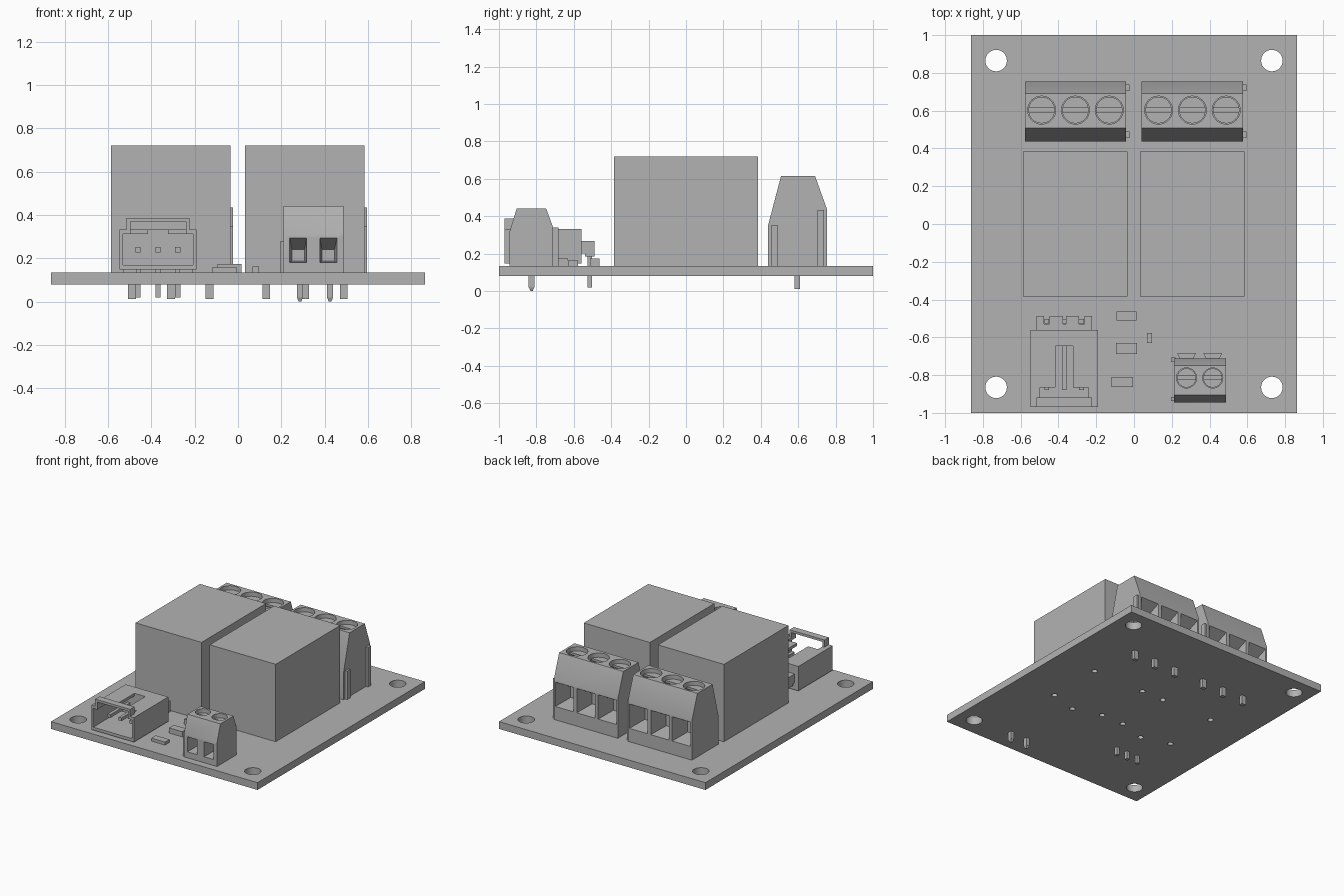
import bpy, bmesh, math

if "Cube" in bpy.data.objects:
    bpy.data.objects.remove(bpy.data.objects["Cube"], do_unlink=True)

GREY = (0.45, 0.45, 0.45, 1)
grey = bpy.data.materials.new("plain grey")
grey.use_nodes = True
grey.diffuse_color = GREY
grey.node_tree.nodes["Principled BSDF"].inputs["Base Color"].default_value = GREY


def finish(name, bm):
    bmesh.ops.recalc_face_normals(bm, faces=bm.faces)
    mesh = bpy.data.meshes.new(name)
    bm.to_mesh(mesh)
    bm.free()
    mesh.materials.append(grey)
    ob = bpy.data.objects.new(name, mesh)
    bpy.context.collection.objects.link(ob)
    return ob


def loft(name, loop_a, loop_b):
    """Closed solid between two matching loops of points."""
    bm = bmesh.new()
    a = [bm.verts.new(p) for p in loop_a]
    b = [bm.verts.new(p) for p in loop_b]
    n = len(a)
    bm.faces.new(a)
    bm.faces.new(b)
    for i in range(n):
        j = (i + 1) % n
        bm.faces.new((a[i], a[j], b[j], b[i]))
    return finish(name, bm)


def box(name, x, y, z):
    def ring(h):
        return [(x[0], y[0], h), (x[1], y[0], h), (x[1], y[1], h), (x[0], y[1], h)]
    return loft(name, ring(z[0]), ring(z[1]))


def cylinder(name, x, y, r, z0, z1, sides=32):
    def ring(h):
        return [(x + r * math.cos(2 * math.pi * i / sides),
                 y + r * math.sin(2 * math.pi * i / sides), h) for i in range(sides)]
    ob = loft(name, ring(z0), ring(z1))
    smooth(ob)
    return ob


def smooth(ob):
    bpy.ops.object.select_all(action="DESELECT")
    ob.select_set(True)
    bpy.context.view_layer.objects.active = ob
    bpy.ops.object.shade_smooth_by_angle(angle=math.radians(30))


def cut(ob, cutters):
    """Subtract the cutters one by one and throw them away."""
    bpy.context.view_layer.objects.active = ob
    for c in cutters:
        mod = ob.modifiers.new("cut", "BOOLEAN")
        mod.operation, mod.solver, mod.object = "DIFFERENCE", "EXACT", c
        bpy.ops.object.modifier_apply(modifier=mod.name)
        bpy.data.objects.remove(c, do_unlink=True)


def window(x, w, y0, y1, outer, inner):
    """Tapered wire entry, wide at y0 and narrow at y1."""
    def ring(y, half, z):
        return [(x - half, y, z[0]), (x + half, y, z[0]), (x + half, y, z[1]), (x - half, y, z[1])]
    return loft("window_cutter", ring(y0, w, outer), ring(y1, w * 0.72, inner))


def terminal(name, x0, x1, profile, ways, screw_y, r, entry):
    """Screw terminal: extruded profile, screws on top, wire entries on one side."""
    top = max(z for y, z in profile)
    body = loft(name + "_body", [(x0, y, z) for y, z in profile], [(x1, y, z) for y, z in profile])
    cutters = []
    for x in ways:
        cutters.append(cylinder("hole_cutter", x, screw_y, r, top - 0.06, top + 0.05))
        cutters.append(window(x, *entry))
    cut(body, cutters)
    smooth(body)
    for x in ways:
        screw = cylinder(name + "_screw", x, screw_y, r * 0.95, top - 0.08, top - 0.03)
        cut(screw, [box("slot_cutter", (x - 1.2 * r, x + 1.2 * r),
                        (screw_y - r * 0.18, screw_y + r * 0.18), (top - 0.05, top))])


BOARD = (0.08, 0.135)
BASE = BOARD[1]

# Circuit board with mounting holes and relay pin holes
board = box("circuit_board", (-0.863, 0.863), (-1, 1), BOARD)
holes = [cylinder("hole_cutter", sx * 0.73, sy * 0.865, 0.057, 0, 0.2)
         for sx in (-1, 1) for sy in (-1, 1)]
for cx in (-0.311, 0.31):
    for dx, y in ((-0.217, 0.2), (0.217, 0.2), (-0.217, -0.235), (0.217, -0.235), (0, -0.3)):
        holes.append(cylinder("hole_cutter", cx + dx, y, 0.02, 0, 0.2, 16))
cut(board, holes)
smooth(board)

# Relays
for side, cx in (("right", -0.311), ("left", 0.309)):
    box(side + "_relay", (cx - 0.276, cx + 0.276), (-0.385, 0.385), (BASE, 0.72))

# Three-way terminals along the back edge
back_profile = [(0.438, BASE), (0.438, 0.348), (0.508, 0.615), (0.69, 0.615),
                (0.755, 0.434), (0.755, BASE)]
for side, cx in (("right", -0.31), ("left", 0.309)):
    name = side + "_relay_terminal"
    ways = [cx + i * 0.179 for i in (-1, 0, 1)]
    terminal(name, cx - 0.268, cx + 0.268, back_profile, ways, 0.603, 0.074,
             (0.077, 0.765, 0.6, (0.235, 0.425), (0.25, 0.33)))
    for y, top in ((0.455, 0.35), (0.703, 0.434)):
        box(name + "_rib", (cx + 0.26, cx + 0.286), (y, y + 0.036), (BASE, top))
    for x in ways:
        box(name + "_pin", (x - 0.018, x + 0.018), (0.581, 0.609), (0.012, BASE))

# Two-way power terminal at the front
front_profile = [(-0.945, BASE), (-0.945, 0.312), (-0.905, 0.442), (-0.748, 0.442),
                 (-0.712, 0.345), (-0.712, BASE)]
ways = (0.278, 0.417)
terminal("power_terminal", 0.211, 0.486, front_profile, ways, -0.815, 0.053,
         (0.04, -0.955, -0.83, (0.18, 0.298), (0.187, 0.24)))
for y in (-0.937, -0.73):
    box("power_terminal_rib", (0.196, 0.22), (y, y + 0.022), (BASE, 0.28))
for x in ways:
    def wedge(z):
        return [(x - 0.035, -0.715, z), (x + 0.035, -0.715, z),
                (x + 0.05, -0.682, z), (x - 0.05, -0.682, z)]
    loft("power_terminal_key", wedge(BASE), wedge(0.34))
    px = x + 0.008
    box("power_terminal_pin", (px - 0.014, px + 0.014), (-0.842, -0.81), (0.02, BASE))

    def tip(w, z):
        return [(px - w, -0.826 - w, z), (px + w, -0.826 - w, z),
                (px + w, -0.826 + w, z), (px - w, -0.826 + w, z)]
    loft("power_terminal_pin_tip", tip(0.014, 0.02), tip(0.006, 0))

# Signal connector: hollow shell with a latch arch and a slot in the roof
cx = -0.369
shell = box("connector_shell", (cx - 0.178, cx + 0.178), (-0.97, -0.56), (0.148, 0.333))
cut(shell, [
    box("cavity_cutter", (cx - 0.162, cx + 0.162), (-1, -0.645), (0.17, 0.312)),
    box("slot_cutter", (cx - 0.046, cx + 0.046), (-0.9, -0.645), (0.25, 0.4)),
    box("mouth_cutter", (cx - 0.128, cx + 0.128), (-1, -0.865), (0.25, 0.4)),
])
arch = box("connector_arch", (cx - 0.146, cx + 0.146), (-0.97, -0.918), (0.333, 0.387))
cut(arch, [box("arch_cutter", (cx - 0.128, cx + 0.128), (-1, -0.9), (0.3, 0.369))])
for s in (-1, 1):
    x = cx + s * 0.13
    box("connector_foot", (x - 0.03, x + 0.03), (-0.94, -0.6), (BASE, 0.15))
box("connector_rear_bar", (cx - 0.146, cx + 0.146), (-0.565, -0.53), (0.2, 0.268))
for dx, w in ((-0.127, 0.019), (-0.043, 0.035), (0.043, 0.035), (0.127, 0.019)):
    box("connector_rear_fin", (cx + dx - w, cx + dx + w), (-0.54, -0.488), (0.185, 0.268))
for dx in (-0.093, 0, 0.091):
    xs = (cx + dx - 0.012, cx + dx + 0.012)
    box("connector_contact", xs, (-0.88, -0.6), (0.228, 0.252))
    box("connector_leg", xs, (-0.527, -0.503), (0.02, 0.25))

# Small surface-mounted parts
for name, x, y, top in (("upper_chip", (-0.092, 0.013), (-0.512, -0.463), 0.174),
                        ("middle_chip", (-0.095, 0.016), (-0.688, -0.63), 0.174),
                        ("lower_chip", (-0.12, -0.005), (-0.864, -0.81), 0.157),
                        ("tiny_chip", (0.068, 0.096), (-0.63, -0.578), 0.163)):
    box(name, x, y, (BASE, top))
